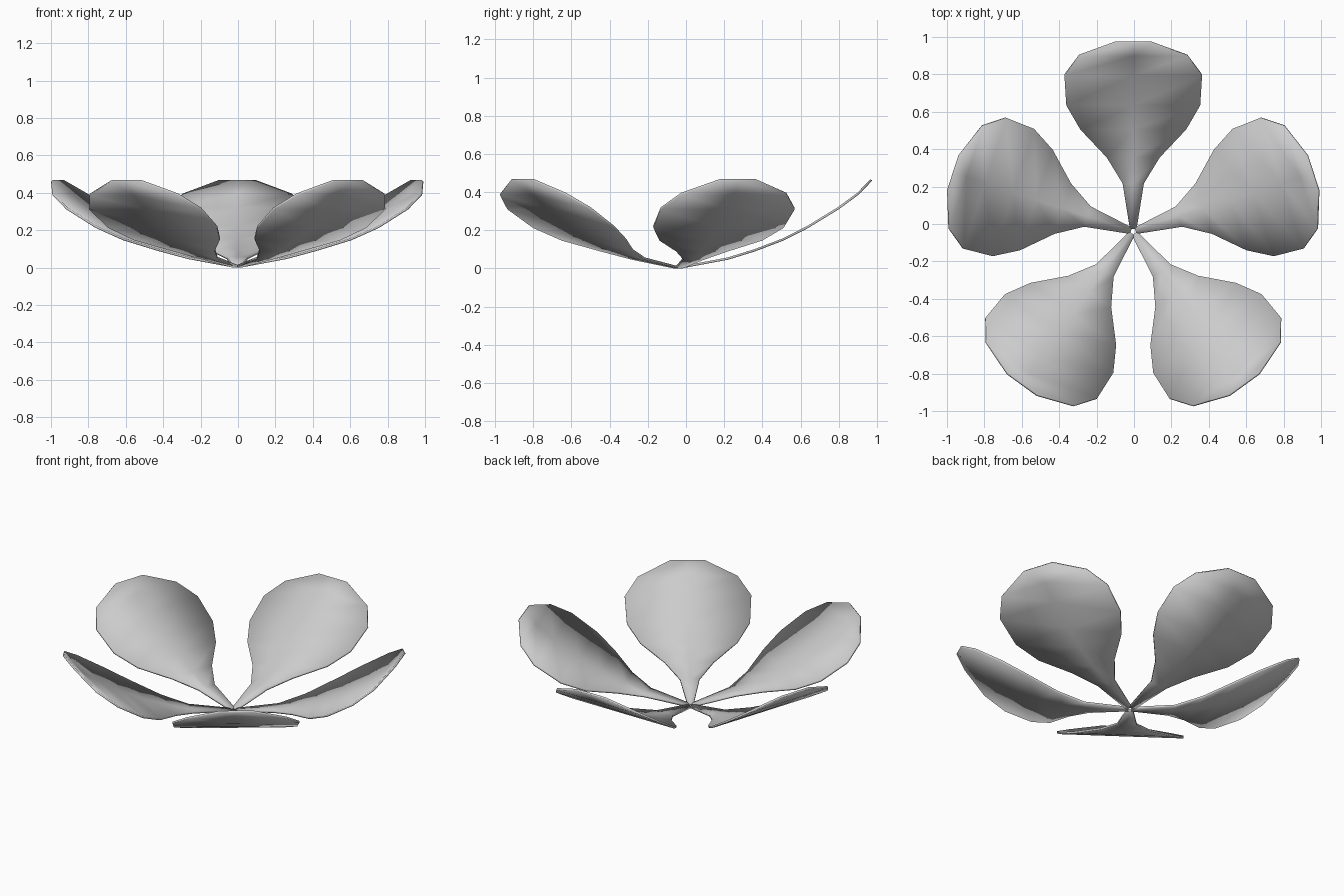
import bpy
from math import radians
from mathutils import Matrix

cube = bpy.data.objects.get("Cube")
if cube:
    bpy.data.objects.remove(cube, do_unlink=True)

mat = bpy.data.materials.new("soft grey")
mat.use_nodes = True
grey = (0.6, 0.6, 0.6, 1)
mat.diffuse_color = grey
mat.node_tree.nodes["Principled BSDF"].inputs["Base Color"].default_value = grey

# Petal outline rows: distance from the flower centre, half width, height
ROWS = [(0.015, 0.018, 0.0), (0.26, 0.057, 0.046), (0.40, 0.142, 0.089),
        (0.55, 0.283, 0.146), (0.68, 0.358, 0.212), (0.84, 0.368, 0.31),
        (0.945, 0.29, 0.387), (1.015, 0.098, 0.46)]
CENTRE = Matrix.Translation((-0.004, -0.04, 0))
THICKNESS = 0.012


def make_petal(name, angle):
    """Thin curved petal with a middle rib, thickened and turned about the centre."""
    verts = [(side * w, r, z) for r, w, z in ROWS for side in (-1, 0, 1)]
    faces = [(a, a + 1, a + 4, a + 3)
             for row in range(len(ROWS) - 1) for a in (3 * row, 3 * row + 1)]
    mesh = bpy.data.meshes.new(name)
    mesh.from_pydata(verts, [], faces)
    mesh.transform(CENTRE @ Matrix.Rotation(angle, 4, "Z"))
    mesh.materials.append(mat)
    mesh.polygons.foreach_set("use_smooth", [True] * len(faces))
    petal = bpy.data.objects.new(name, mesh)
    bpy.context.collection.objects.link(petal)
    solid = petal.modifiers.new("Thickness", "SOLIDIFY")
    solid.thickness = THICKNESS
    solid.offset = 1


# Five petals, evenly spaced around the centre
for i, name in enumerate(("back_petal", "right_back_petal", "right_front_petal",
                          "left_front_petal", "left_back_petal")):
    make_petal(name, radians(72 * i))
